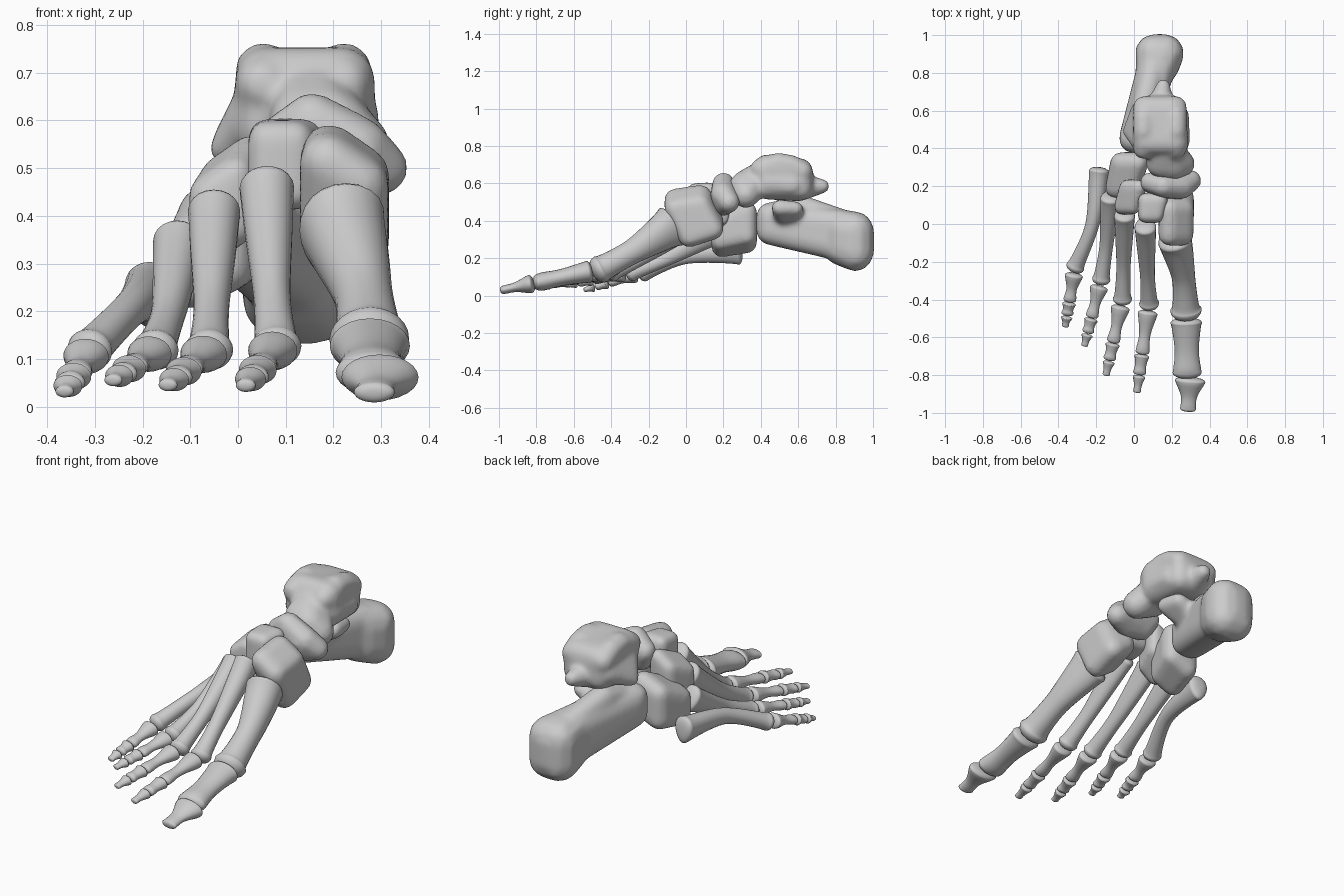
import bpy, bmesh, math
from mathutils import Vector

if "Cube" in bpy.data.objects:
    bpy.data.objects.remove(bpy.data.objects["Cube"])


def finish(name, bm):
    bmesh.ops.recalc_face_normals(bm, faces=bm.faces)
    me = bpy.data.meshes.new(name)
    bm.to_mesh(me)
    bm.free()
    for p in me.polygons:
        p.use_smooth = True
    ob = bpy.data.objects.new(name, me)
    bpy.context.collection.objects.link(ob)
    return ob


def spline(st, steps=6):
    # Catmull-Rom through points of any dimension
    n, out = len(st), []
    for i in range(n - 1):
        p = [st[max(i - 1, 0)], st[i], st[i + 1], st[min(i + 2, n - 1)]]
        for k in range(steps + (i == n - 2)):
            t = k / steps
            out.append([0.5 * (2 * b + (c - a) * t + (2 * a - 5 * b + 4 * c - d) * t * t
                               + (3 * b - a - 3 * c + d) * t ** 3) for a, b, c, d in zip(*p)])
    return out


def long_bone(name, path, profile, wedge=0.0, cap0=0.4, cap1=0.7, sides=24):
    # path: points; profile: (place along path, half width, half height); wedge narrows base underside
    track = spline(path, 30)
    prof = spline(profile)
    centres = []
    for t, rw, rh in prof:
        f = min(max(t, 0), 1) * (len(track) - 1)
        i = min(int(f), len(track) - 2)
        centres.append(Vector(track[i]).lerp(Vector(track[i + 1]), f - i))
    rings, last = [], len(prof) - 1
    for i, (t, rw, rh) in enumerate(prof):
        d = (centres[min(i + 1, last)] - centres[max(i - 1, 0)]).normalized()
        rings.append((centres[i], d, rw, rh, wedge * max(0, 1 - 2 * t)))

    def cap(ring, sign, depth):
        c, d, rw, rh, w = ring
        out = []
        for step in range(1, 5):
            a = math.radians(step * 19.5)
            s = math.cos(a) ** 0.8
            out.append((c + d * sign * depth * min(rw, rh) * math.sin(a), d, rw * s, rh * s, w))
        return out
    rings = cap(rings[0], -1, cap0)[::-1] + rings + cap(rings[-1], 1, cap1)
    bm = bmesh.new()
    loops = []
    for c, d, rw, rh, w in rings:
        side = d.cross(Vector((0, 0, 1))).normalized()
        up = side.cross(d)
        angles = [2 * math.pi * k / sides for k in range(sides)]
        loops.append([bm.verts.new(c + side * rw * math.cos(a) * (1 + w * math.sin(a))
                                   + up * rh * math.sin(a)) for a in angles])
    for l0, l1 in zip(loops, loops[1:]):
        for k in range(sides):
            j = (k + 1) % sides
            bm.faces.new((l0[k], l0[j], l1[j], l1[k]))
    bm.faces.new(loops[0])
    bm.faces.new(loops[-1])
    return finish(name, bm)


tmp = bmesh.new()
bmesh.ops.create_icosphere(tmp, subdivisions=2, radius=1)
BALL = [v.co.copy() for v in tmp.verts]
tmp.free()


def chain(r, *ends, lean=0, roll=0):
    # rounded boxes between cross-sections (x, y, z, half width, half height)
    corners = [[(x + sx * (w - r), y + lean * sz * (h - r), z + sz * (h - r) + roll * sx * (w - r), r)
                for sx in (-1, 1) for sz in (-1, 1)] for x, y, z, w, h in ends]
    return [a + b for a, b in zip(corners, corners[1:])]


def block_bone(name, hulls, smooth=14):
    # irregular bone: hulls around balls (x, y, z, r), fused by remesh
    bm = bmesh.new()
    for balls in hulls:
        vs = [bm.verts.new(Vector(b[:3]) + c * b[3]) for b in balls for c in BALL]
        res = bmesh.ops.convex_hull(bm, input=vs)
        dead = {g for key in ("geom_interior", "geom_unused") for g in res[key]
                if isinstance(g, bmesh.types.BMVert)}
        bmesh.ops.delete(bm, geom=list(dead), context='VERTS')
    ob = finish(name, bm)
    m = ob.modifiers.new("fuse", 'REMESH')
    m.mode = 'VOXEL'
    m.voxel_size = 0.011
    m.use_smooth_shade = True
    s = ob.modifiers.new("soften", 'SMOOTH')
    s.factor = 0.5
    s.iterations = smooth


# heel bone: tuber, narrower body, upper facet, inner shelf
block_bone("heel_bone",
           chain(.1, (.135, .905, .29, .13, .16), (.12, .83, .31, .115, .15))
           + chain(.075, (.12, .84, .32, .1, .14), (.015, .45, .385, .095, .115))
           + [[(.1, .82, .4, .07), (.05, .62, .475, .065), (.02, .45, .43, .07)],
              [(.05, .55, .41, .08), (.21, .5, .47, .045), (.2, .59, .465, .04)]], 18)

# ankle bone: body, two dome ridges, side and back processes, neck with head
ridges = [[(x, .52 + dy, .706 - 3 * (dy + .02) ** 2, .06) for dy in (-.12, -.03, .04, .1)]
          for x in (.052, .222)]
block_bone("ankle_bone",
           chain(.07, (.14, .61, .62, .135, .115), (.14, .43, .635, .15, .12)) + ridges
           + [[(.24, .44, .6, .06), (.235, .57, .59, .06), (.15, .5, .6, .08)],
              [(.04, .44, .62, .06), (.04, .6, .6, .06), (-.025, .49, .54, .037)],
              [(.14, .63, .58, .07), (.155, .73, .585, .04)],
              [(.15, .42, .65, .08), (.25, .32, .54, .075), (.14, .32, .595, .078), (.2, .31, .58, .085)]], 16)

# midfoot bones
block_bone("boat_bone", [[(.085, .22, .555, .055), (.155, .2, .6, .06), (.25, .2, .54, .07), (.3, .23, .5, .058),
                          (.12, .2, .5, .06), (.22, .2, .48, .055)]], 8)
block_bone("inner_wedge_bone",
           chain(.06, (.222, -.02, .415, .095, .135), (.225, .11, .445, .095, .125), lean=-.5, roll=-.7))
block_bone("middle_wedge_bone", chain(.04, (.09, .045, .505, .07, .095), (.1, .125, .515, .08, .09)), 10)
block_bone("outer_wedge_bone",
           chain(.04, (-.035, .09, .41, .07, .095), (-.005, .195, .45, .072, .1), roll=.7), 10)
block_bone("cube_bone",
           chain(.055, (-.06, .19, .32, .092, .1), (-.025, .325, .365, .1, .12), roll=.45), 10)

# rays: base, middle and head of the long bone, toe tip, thickness
RAYS = [
    [(.215, -.08, .368), (.26, -.27, .245), (.275, -.455, .142), (.286, -1, .026), 1.58],
    [(.06, -.01, .445), (.07, -.25, .25), (.08, -.42, .127), (.014, -.9, .042), 1],
    [(-.05, .05, .395), (-.055, -.2, .225), (-.061, -.395, .12), (-.15, -.81, .043), .96],
    [(-.125, .14, .33), (-.145, -.1, .2), (-.173, -.29, .12), (-.265, -.655, .053), .92],
    [(-.185, .28, .235), (-.22, 0, .21), (-.31, -.225, .12), (-.366, -.553, .028), .93],
]


def phalanx(name, a, b, base, waist, head, flat=.78):
    long_bone(name, [a, b], [(0, base, base * flat), (.18, base * .9, base * flat * .93),
                             (.55, waist, waist * flat), (.85, head * .94, head * flat * .9),
                             (1, head, head * flat * .85)])


for n, (base, mid, head, tip, k) in enumerate(RAYS, 1):
    long_bone(f"long_bone_{n}", [base, mid, head],
              [(t, w * k, h * k) for t, w, h in ((0, .056, .074), (.2, .051, .06), (.55, .039, .042),
                                                 (.88, .044, .043), (1, .053, .048))], wedge=.22)
    head, tip = Vector(head), Vector(tip)
    along = (tip - head).normalized()
    start = head + along * .036 * (k + .2)
    span = tip - start
    if n == 1:
        # big toe: two bones, the last one flaring at the tip
        phalanx("big_toe_near", start + along * .005, start + span * .555, .084, .064, .077, .7)
        phalanx("big_toe_tip", start + span * .65 + Vector((.015, 0, 0)), tip - along * .022, .081, .043, .043, .6)
        continue
    cuts = (0, .52, .77, 1)
    for i, part in enumerate(("near", "mid", "tip")):
        sizes = ((.052, .03, .037), (.04, .03, .035), (.033, .021, .021))[i]
        phalanx(f"toe_{n}_{part}", start + span * cuts[i] + along * .012,
                start + span * cuts[i + 1] - along * .016, *(s * k for s in sizes))
